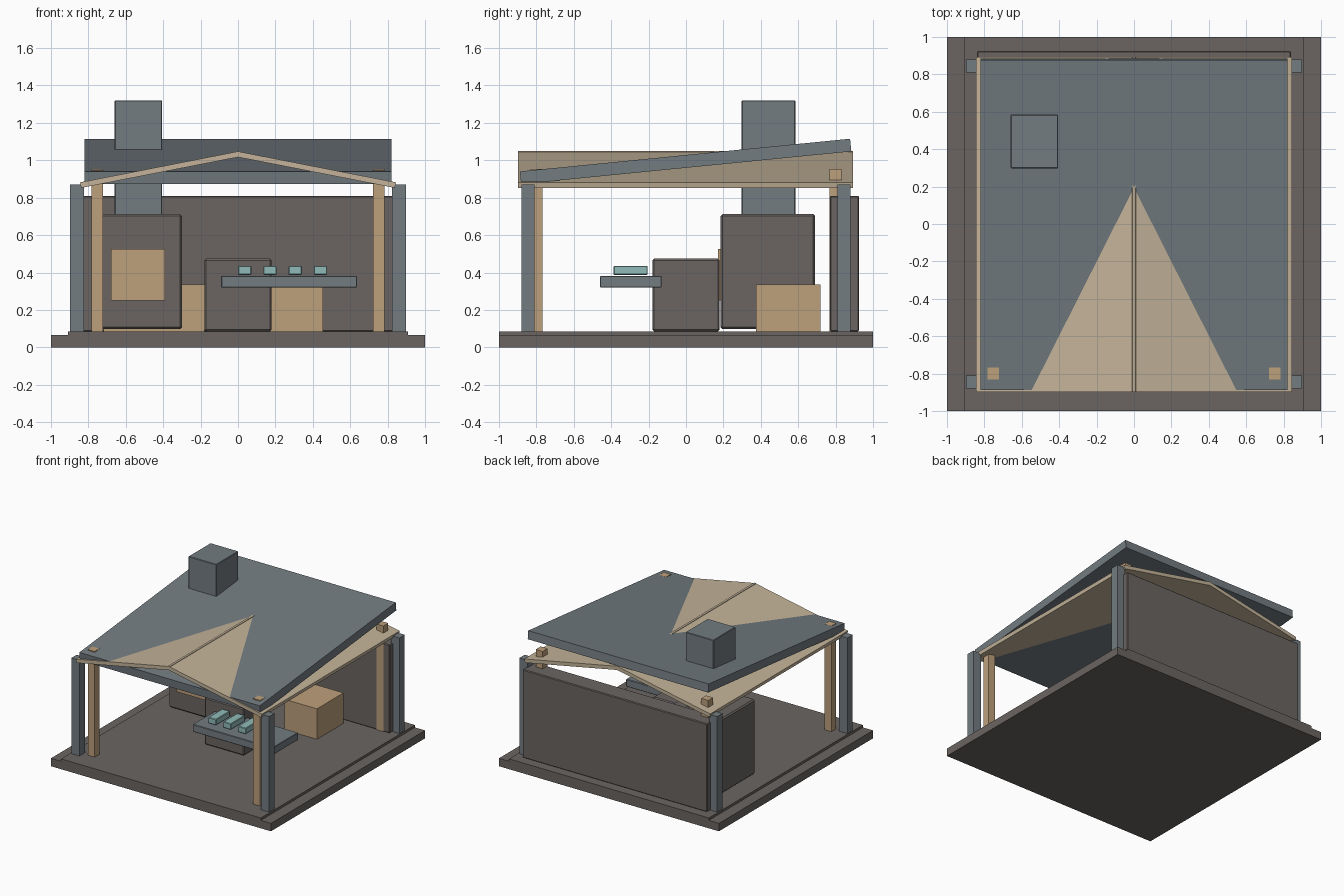
import bpy
import math

if "Cube" in bpy.data.objects:
    bpy.data.objects.remove(bpy.data.objects["Cube"])


def material(name, r, g, b):
    m = bpy.data.materials.new(name)
    m.diffuse_color = (r, g, b, 1)
    m.use_nodes = True
    m.node_tree.nodes["Principled BSDF"].inputs["Base Color"].default_value = m.diffuse_color
    return m


STONE = material("stone", 0.145, 0.13, 0.122)
SLATE = material("slate", 0.17, 0.20, 0.22)
WOOD = material("wood", 0.51, 0.35, 0.20)
PALE = material("pale_wood", 0.55, 0.45, 0.32)
TEAL = material("teal", 0.28, 0.50, 0.48)


def block(name, centre, size, mat, rot=(0, 0, 0), bevel=0.0):
    bpy.ops.mesh.primitive_cube_add(size=1, location=centre, rotation=rot)
    ob = bpy.context.object
    ob.name = name
    ob.scale = size
    bpy.ops.object.transform_apply(location=False, rotation=False, scale=True)
    ob.data.materials.append(mat)
    if bevel:
        mod = ob.modifiers.new("edge_bevel", 'BEVEL')
        mod.width = bevel
        mod.segments = 1
    return ob


def box(name, x, y, z, mat, bevel=0.0):
    centre = [(a + b) / 2 for a, b in (x, y, z)]
    size = [b - a for a, b in (x, y, z)]
    return block(name, centre, size, mat, bevel=bevel)


FLOOR = 0.085

# Ground slab and floor
box("base_slab", (-1, 1), (-1, 1), (0, 0.065), STONE)
box("floor", (-0.908, 0.908), (-1, 1), (0.065, FLOOR), STONE)

# Back wall
box("back_wall", (-0.84, 0.84), (0.77, 0.925), (FLOOR, 0.81), STONE, 0.006)

# Corner posts: slate outside, timber inside
for sx, side in ((-1, "left"), (1, "right")):
    for sy, end in ((-1, "front"), (1, "back")):
        block(f"{end}_{side}_slate_post", (sx * 0.862, sy * 0.845, (FLOOR + 0.87) / 2),
              (0.075, 0.07, 0.87 - FLOOR), SLATE)
        block(f"{end}_{side}_timber_post", (sx * 0.752, sy * 0.80, (FLOOR + 0.953) / 2),
              (0.063, 0.063, 0.953 - FLOOR), WOOD)

# Gable roof panels crossing slightly at the ridge
pitch = math.atan(0.196)
for s, side in ((-1, "left"), (1, "right")):
    block(f"{side}_gable_panel", (s * 0.415, -0.002, 0.951), (0.87, 1.79, 0.03),
          PALE, rot=(0, s * pitch, 0))

# Sloping slab roof
block("slab_roof", (0, -0.002, 0.994), (1.64, 1.774, 0.068), SLATE,
      rot=(math.atan(0.099), 0, 0))

# Furnace with door and chimney
box("furnace", (-0.76, -0.30), (0.185, 0.69), (0.098, 0.712), STONE, 0.01)
box("furnace_door", (-0.68, -0.39), (0.172, 0.20), (0.25, 0.525), WOOD)
box("chimney", (-0.66, -0.405), (0.298, 0.585), (0.69, 1.32), SLATE, 0.004)

# Stone block and work table
box("stone_block", (-0.18, 0.18), (-0.18, 0.18), (FLOOR, 0.475), STONE, 0.01)
box("table_top", (-0.09, 0.637), (-0.46, -0.13), (0.32, 0.382), SLATE, 0.004)

# Bars on the table
for i in range(4):
    x = 0.036 + i * 0.135
    box(f"bar_{i + 1}", (x - 0.035, x + 0.035), (-0.387, -0.205), (0.387, 0.436), TEAL, 0.004)

# Wooden crates along the back
for i, (x0, x1) in enumerate(((-0.72, -0.43), (-0.43, -0.18), (0.16, 0.455))):
    box(f"crate_{i + 1}", (x0, x1), (0.375, 0.72), (FLOOR, 0.335), WOOD)
